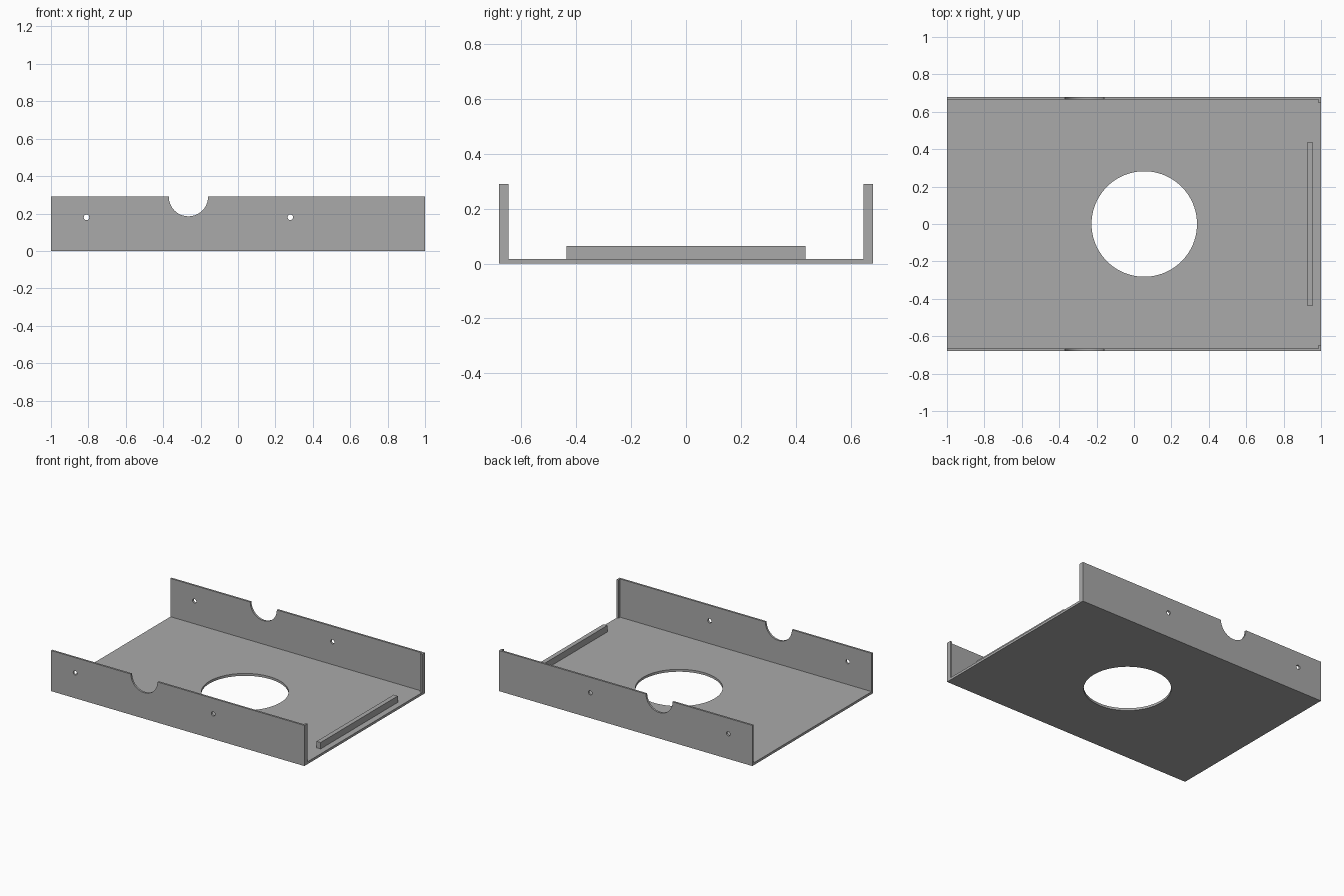
import bpy
from math import radians

cube = bpy.data.objects.get("Cube")
if cube:
    bpy.data.objects.remove(cube, do_unlink=True)

HALF_X, HALF_Y = 1.0, 0.68
FLOOR, SHEET, HEIGHT = 0.017, 0.014, 0.29

grey = bpy.data.materials.new("sheet grey")
grey.use_nodes = True
colour = (0.4, 0.4, 0.4, 1)
grey.diffuse_color = colour
grey.node_tree.nodes["Principled BSDF"].inputs["Base Color"].default_value = colour


def box(name, low, high):
    """Box between two opposite corners."""
    centre = [(a + b) / 2 for a, b in zip(low, high)]
    bpy.ops.mesh.primitive_cube_add(size=1, location=centre)
    ob = bpy.context.object
    ob.name = name
    ob.scale = [b - a for a, b in zip(low, high)]
    bpy.ops.object.transform_apply(location=True, rotation=False, scale=True)
    ob.data.materials.append(grey)
    return ob


def drill(ob, centre, radius, along_y=False, sides=48):
    """Cut a round hole through a part, along z or y."""
    bpy.ops.mesh.primitive_cylinder_add(
        vertices=sides, radius=radius, depth=0.2, location=centre,
        rotation=(radians(90) if along_y else 0, 0, 0))
    cutter = bpy.context.object
    cutter.hide_render = True
    cutter.data.materials.append(grey)
    mod = ob.modifiers.new("hole", 'BOOLEAN')
    mod.operation, mod.solver, mod.object = 'DIFFERENCE', 'EXACT', cutter
    bpy.context.view_layer.objects.active = ob
    bpy.ops.object.modifier_apply(modifier=mod.name)
    bpy.data.objects.remove(cutter, do_unlink=True)


def smooth(ob):
    bpy.ops.object.select_all(action='DESELECT')
    ob.select_set(True)
    bpy.context.view_layer.objects.active = ob
    bpy.ops.object.shade_smooth_by_angle(angle=radians(30))


# Floor plate with the large round opening
inner = HALF_Y - SHEET
floor = box("floor_plate", (-HALF_X, -inner, 0), (HALF_X, inner, FLOOR))
drill(floor, (0.055, 0, 0), 0.282, sides=96)
smooth(floor)

# Raised bar near one end
box("stop_bar", (0.925, -0.435, FLOOR), (0.957, 0.435, 0.063))

# Side walls with a half-round notch, two screw holes and an end lip
for side, label in ((-1, "front"), (1, "back")):
    outer, face, lip = side * HALF_Y, side * inner, side * 0.647
    wall = box(label + "_wall", (-HALF_X, min(outer, face), 0),
               (HALF_X, max(outer, face), HEIGHT))
    drill(wall, (-0.265, outer, HEIGHT), 0.105, along_y=True, sides=64)
    for x in (-0.81, 0.28):
        drill(wall, (x, outer, 0.18), 0.015, along_y=True, sides=24)
    smooth(wall)
    box(label + "_end_lip", (HALF_X - SHEET, min(face, lip), FLOOR),
        (HALF_X, max(face, lip), HEIGHT))
